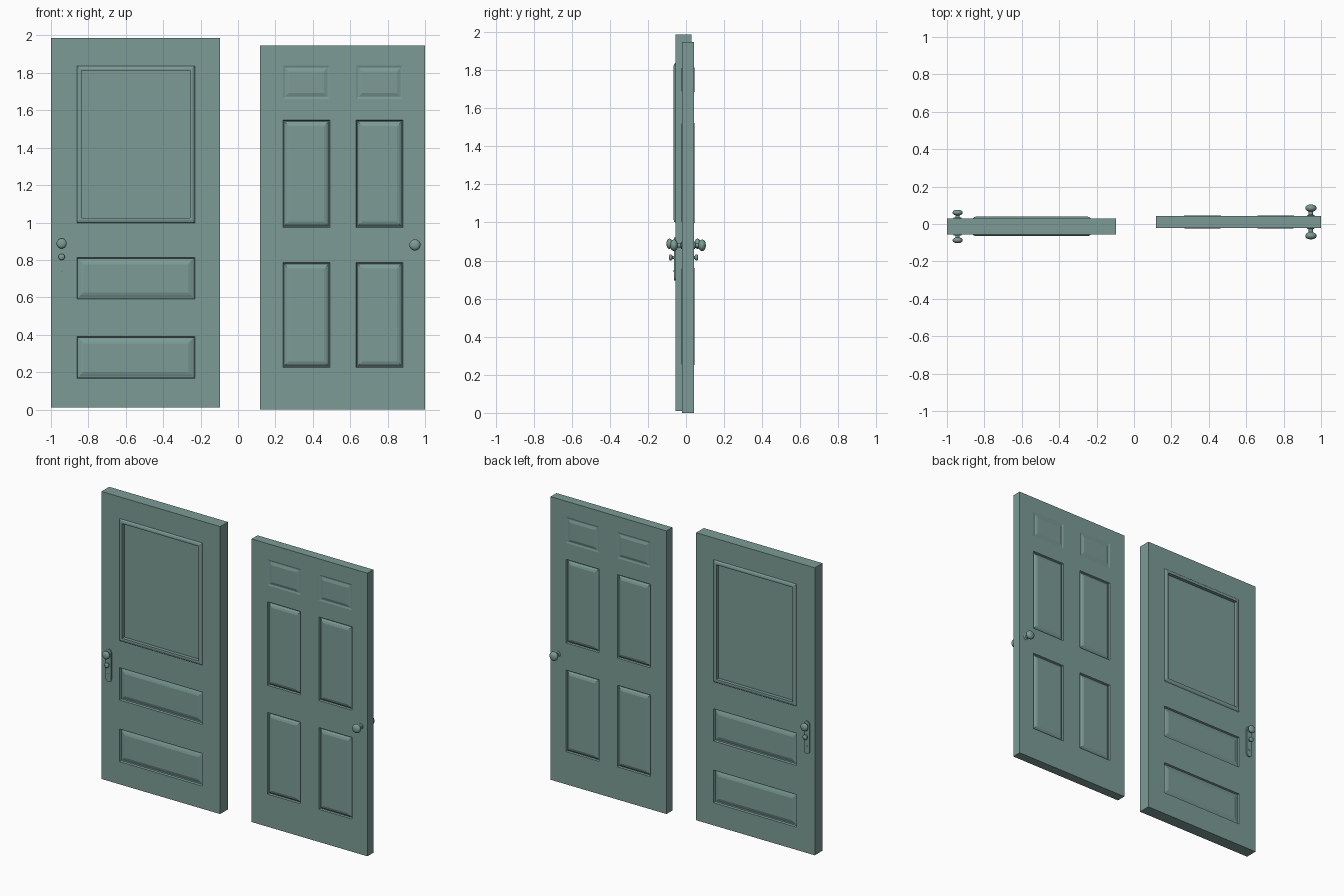
import bpy, bmesh
from math import sin, cos, pi

if "Cube" in bpy.data.objects:
    bpy.data.objects.remove(bpy.data.objects["Cube"])

# dark green paint
paint = bpy.data.materials.new("green_paint")
paint.diffuse_color = (0.2, 0.33, 0.305, 1)
paint.use_nodes = True
paint.node_tree.nodes["Principled BSDF"].inputs["Base Color"].default_value = paint.diffuse_color


def make_object(name, bm, smooth=False):
    bmesh.ops.remove_doubles(bm, verts=bm.verts, dist=1e-5)
    bmesh.ops.recalc_face_normals(bm, faces=bm.faces)
    mesh = bpy.data.meshes.new(name)
    bm.to_mesh(mesh)
    bm.free()
    mesh.materials.append(paint)
    obj = bpy.data.objects.new(name, mesh)
    bpy.context.collection.objects.link(obj)
    if smooth:
        bpy.ops.object.select_all(action='DESELECT')
        obj.select_set(True)
        bpy.context.view_layer.objects.active = obj
        bpy.ops.object.shade_smooth_by_angle(angle=0.7)
    return obj


def door(name, xs, zs, yc, half, profiles):
    """Slab cut into a grid; odd cells become panels moulded by (inset, rise) steps."""
    bm = bmesh.new()

    def quad(*pts):
        bm.faces.new([bm.verts.new(p) for p in pts])

    for side in (-1, 1):
        for i in range(len(xs) - 1):
            for j in range(len(zs) - 1):
                def ring(inset, rise):
                    y = yc + side * (half + rise)
                    a, b = xs[i] + inset, xs[i + 1] - inset
                    c, d = zs[j] + inset, zs[j + 1] - inset
                    return [(a, y, c), (b, y, c), (b, y, d), (a, y, d)]
                steps = profiles[j // 2] if i % 2 and j % 2 else [(0, 0)]
                rings = [ring(*s) for s in steps]
                for r, s in zip(rings, rings[1:]):
                    for k in range(4):
                        m = (k + 1) % 4
                        quad(r[k], r[m], s[m], s[k])
                quad(*rings[-1])
    # slab edges
    f, b = yc - half, yc + half
    for a, c in zip(xs, xs[1:]):
        for z in (zs[0], zs[-1]):
            quad((a, f, z), (c, f, z), (c, b, z), (a, b, z))
    for a, c in zip(zs, zs[1:]):
        for x in (xs[0], xs[-1]):
            quad((x, f, a), (x, f, c), (x, b, c), (x, b, a))
    return make_object(name, bm)


def lathe(name, x, y, z, side, profile, n=24):
    """Turned part along y; profile holds (radius, distance from door face)."""
    bm = bmesh.new()
    rings = [[bm.verts.new((x + r * cos(2 * pi * k / n), y + side * d,
                            z + r * sin(2 * pi * k / n))) for k in range(n)]
             for r, d in profile]
    for r, s in zip(rings, rings[1:]):
        for k in range(n):
            m = (k + 1) % n
            bm.faces.new((r[k], r[m], s[m], s[k]))
    bm.faces.new(rings[0])
    bm.faces.new(rings[-1])
    return make_object(name, bm, True)


def knob_profile(base, neck, ball, start, length):
    """Rosette, neck and rounded ball."""
    mid, h = (start + length) / 2, (length - start) / 2
    pts = [(base, -0.002), (base, 0.003), (neck, 0.007), (neck, start)]
    for k in range(1, 14):
        t = pi * (0.08 + 0.91 * k / 13)
        pts.append((ball * sin(t) ** 0.8, mid - h * cos(t)))
    return pts


def plate(name, x, z0, z1, r, y, side, depth):
    """Round-ended lock plate."""
    bm = bmesh.new()
    outline = [(x + r * cos(pi * k / 10), z1 - r + r * sin(pi * k / 10)) for k in range(11)]
    outline += [(x - r * cos(pi * k / 10), z0 + r - r * sin(pi * k / 10)) for k in range(11)]
    face = bm.faces.new([bm.verts.new((a, y, c)) for a, c in outline])
    new = bmesh.ops.extrude_face_region(bm, geom=[face])['geom']
    bmesh.ops.translate(bm, vec=(0, side * depth, 0),
                        verts=[v for v in new if isinstance(v, bmesh.types.BMVert)])
    return make_object(name, bm)


# panel mouldings
framed = [(0, 0), (0.006, 0.007), (0.016, 0.010), (0.026, 0.009), (0.026, -0.015)]
raised_wide = [(0, 0), (0.004, -0.012), (0.010, -0.012), (0.022, -0.007), (0.036, -0.003)]
raised = [(0, 0), (0.004, -0.010), (0.007, -0.010), (0.018, -0.002), (0.032, 0.0025)]
shallow = [(0, 0), (0.010, -0.003), (0.014, -0.003), (0.032, 0.0025)]

# three-panel door
LY, LH = -0.013, 0.042
door("three_panel_door", [-1.0, -0.862, -0.231, -0.097],
     [0.01, 0.166, 0.39, 0.59, 0.812, 0.998, 1.838, 1.987],
     LY, LH, [raised_wide, raised_wide, framed])

# six-panel door
RY, RH = 0.011, 0.032
door("six_panel_door", [0.118, 0.24, 0.492, 0.632, 0.882, 1.0],
     [0.0, 0.225, 0.786, 0.973, 1.547, 1.66, 1.84, 1.947],
     RY, RH, [raised, raised, shallow])

# knobs and lock plates on both sides
for side, tag in ((-1, "front"), (1, "back")):
    ly, ry = LY + side * LH, RY + side * RH
    plate("lock_plate_" + tag, -0.943, 0.695, 0.92, 0.021, ly, side, 0.007)
    lathe("knob_" + tag, -0.943, ly, 0.888, side,
          knob_profile(0.017, 0.011, 0.027, 0.017, 0.047))
    lathe("thumb_turn_" + tag, -0.943, ly, 0.816, side,
          knob_profile(0.012, 0.008, 0.017, 0.016, 0.035))
    lathe("keyhole_" + tag, -0.943, ly, 0.745, side,
          [(0.007, 0), (0.007, 0.009), (0.005, 0.010)], 16)
    lathe("round_knob_" + tag, 0.946, ry, 0.88, side,
          knob_profile(0.020, 0.012, 0.030, 0.023, 0.061))
